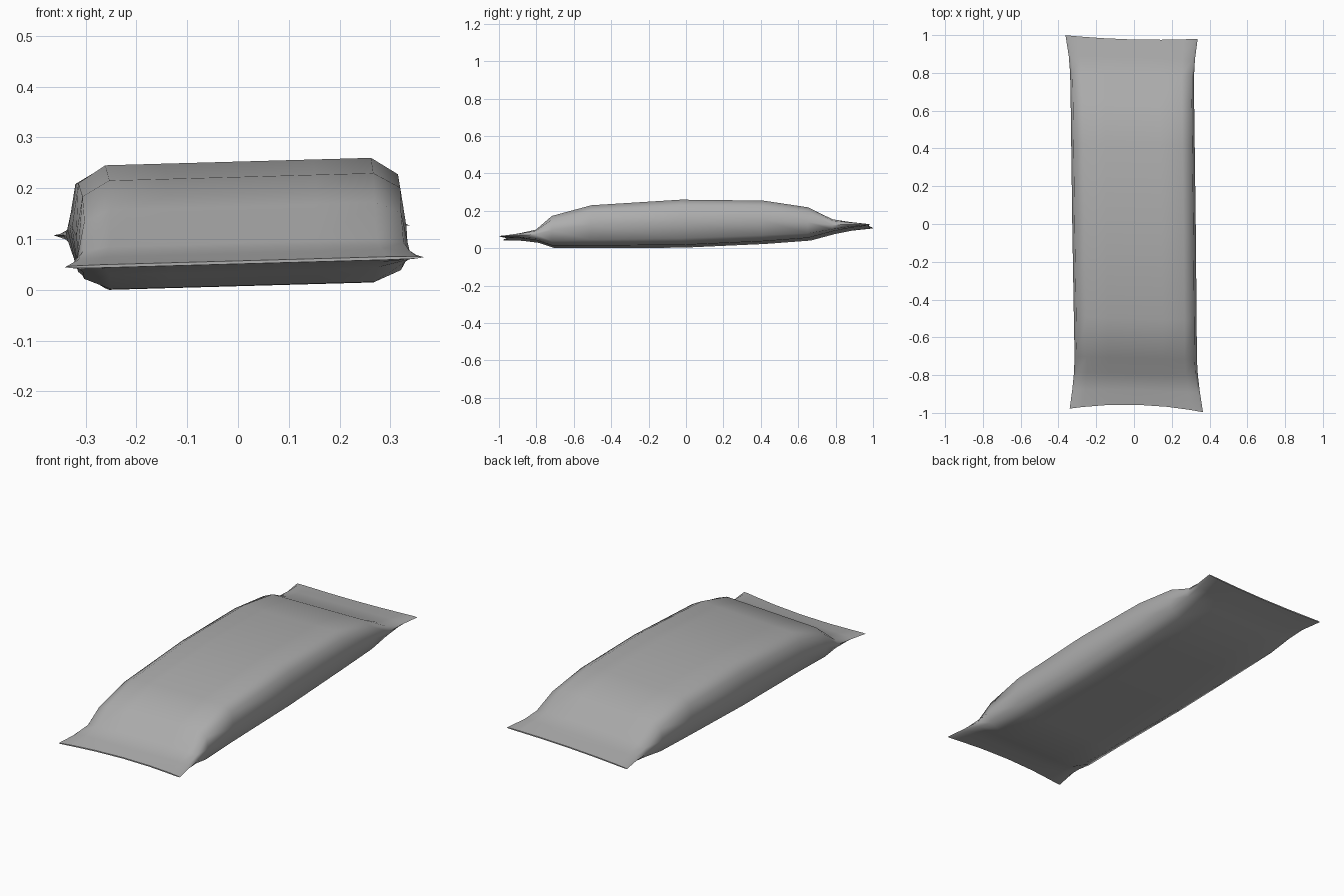
import bpy, bmesh

if "Cube" in bpy.data.objects:
    bpy.data.objects.remove(bpy.data.objects["Cube"])

# Stations along the wrapper: y, half width, top z, bottom z, corner pull in y
stations = [
    (-0.957, 0.353, 0.057, 0.051, -0.030),
    (-0.88, 0.338, 0.072, 0.047, -0.005),
    (-0.795, 0.328, 0.092, 0.036, 0),
    (-0.71, 0.324, 0.165, 0.008, 0),
    (-0.50, 0.325, 0.222, 0.007, 0),
    (-0.02, 0.327, 0.252, 0.010, 0),
    (0.42, 0.327, 0.247, 0.030, 0),
    (0.66, 0.327, 0.211, 0.048, 0),
    (0.79, 0.328, 0.147, 0.083, 0),
    (0.88, 0.334, 0.133, 0.101, 0),
    (0.977, 0.350, 0.120, 0.114, 0.013),
]

# Cushion cross-section: width fraction, height fraction
half = [(0.0, 1), (0.45, 1), (0.80, 1), (0.962, 0.72)]
upper = [(-a, h) for a, h in reversed(half[1:])] + half
section = [(-1, 0)] + upper + [(1, 0)] + [(a, -h) for a, h in reversed(upper)]

bm = bmesh.new()
rings = []
for y, w, top, bot, pull in stations:
    ring = []
    for a, h in section:
        x = a * w
        z = (top + bot) / 2 + h * (top - bot) / 2
        # slight skew and roll of the whole packet
        ring.append(bm.verts.new((x - 0.013 * y, y + pull * a * a - 0.027 * x, z + 0.028 * x)))
    rings.append(ring)

# Skin between stations
n = len(section)
for r, s in zip(rings, rings[1:]):
    for i in range(n):
        j = (i + 1) % n
        bm.faces.new((r[i], r[j], s[j], s[i]))

# Close the crimped ends with strips that follow their curve
for ring in (rings[0], rings[-1]):
    for i in range(n // 2):
        corners = (ring[i], ring[i + 1], ring[n - i - 1], ring[(n - i) % n])
        bm.faces.new(list(dict.fromkeys(corners)))
bmesh.ops.recalc_face_normals(bm, faces=bm.faces)

# Rest on the ground
low = min(v.co.z for v in bm.verts)
bmesh.ops.translate(bm, verts=bm.verts, vec=(0, 0, -low))

mesh = bpy.data.meshes.new("wrapper")
bm.to_mesh(mesh)
bm.free()
wrapper = bpy.data.objects.new("wrapper", mesh)
bpy.context.collection.objects.link(wrapper)
bpy.context.view_layer.objects.active = wrapper
wrapper.select_set(True)
bpy.ops.object.shade_smooth_by_angle(angle=1.1)

# Darker grey foil
foil = bpy.data.materials.new("grey_foil")
foil.diffuse_color = (0.42, 0.42, 0.42, 1)
foil.use_nodes = True
foil.node_tree.nodes["Principled BSDF"].inputs["Base Color"].default_value = foil.diffuse_color
mesh.materials.append(foil)
